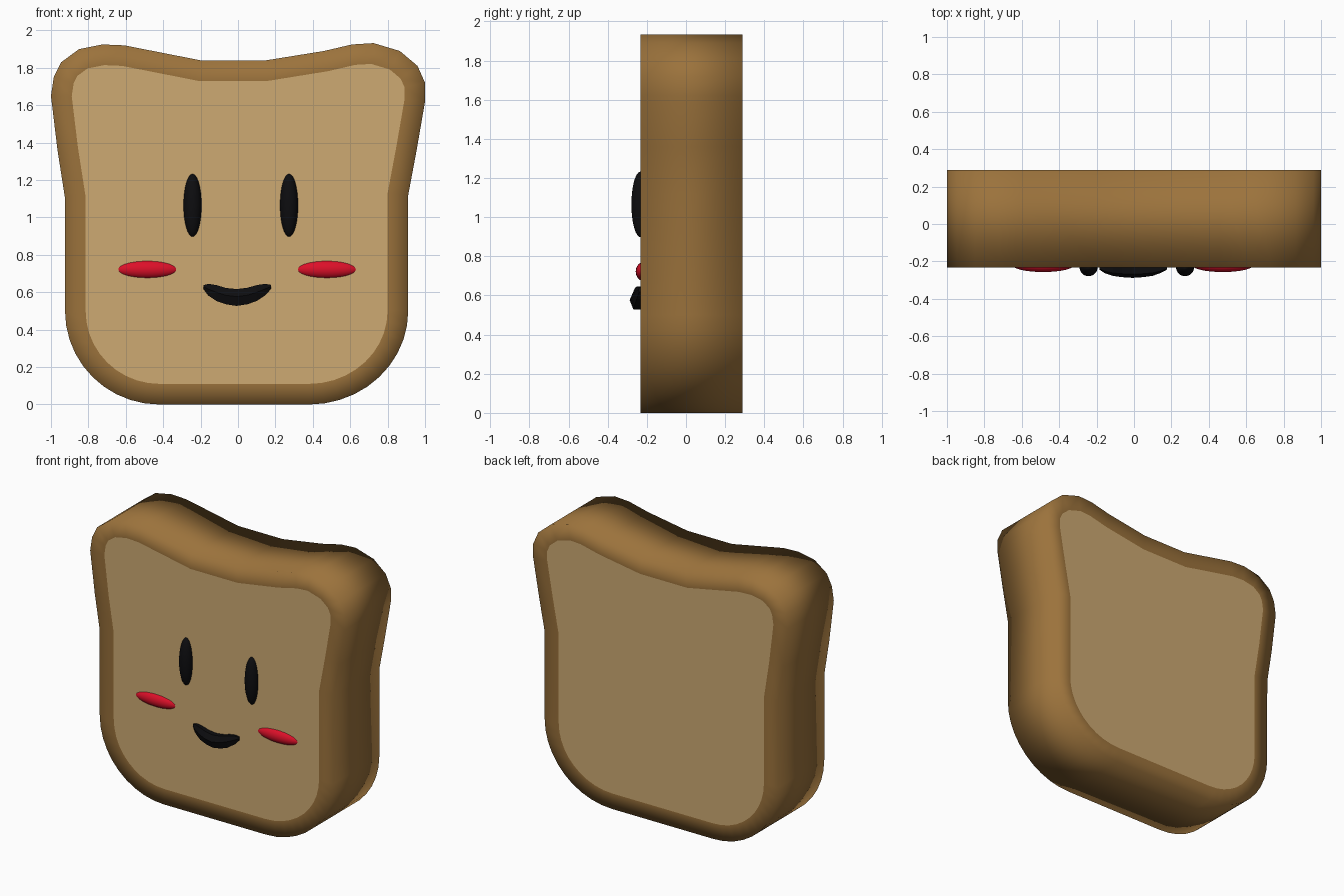
import bpy, bmesh, math

if "Cube" in bpy.data.objects:
    bpy.data.objects.remove(bpy.data.objects["Cube"])

FRONT, BACK = -0.232, 0.288


def material(name, color):
    m = bpy.data.materials.new(name)
    m.diffuse_color = (*color, 1)
    m.use_nodes = True
    m.node_tree.nodes["Principled BSDF"].inputs["Base Color"].default_value = m.diffuse_color
    return m


CRUST = material("crust brown", (0.33, 0.17, 0.045))
BREAD = material("bread tan", (0.61, 0.40, 0.17))
BLACK = material("black", (0.004, 0.004, 0.005))
RED = material("blush red", (0.72, 0.005, 0.022))


def finish(bm, name, mats):
    bmesh.ops.recalc_face_normals(bm, faces=bm.faces[:])
    me = bpy.data.meshes.new(name)
    bm.to_mesh(me)
    bm.free()
    for m in mats:
        me.materials.append(m)
    ob = bpy.data.objects.new(name, me)
    bpy.context.collection.objects.link(ob)
    return ob


def arc(cx, cz, rx, rz, a0, a1, n=10):
    angles = [math.radians(a0 + (a1 - a0) * i / n) for i in range(n + 1)]
    return [(cx + rx * math.cos(a), cz + rz * math.sin(a)) for a in angles]


# Slice outline: rounded bottom corners, flared shoulders, dipped top
outline = arc(0.38, 0.5, 0.53, 0.5, 270, 360)
outline += [(0.91, 1.12), (0.955, 1.36), (1.0, 1.62), (1.0, 1.72), (0.96, 1.81),
            (0.865, 1.89), (0.725, 1.932), (0.61, 1.925), (0.46, 1.89),
            (0.15, 1.84), (-0.2, 1.84), (-0.607, 1.92), (-0.725, 1.925),
            (-0.85, 1.90), (-0.945, 1.83), (-0.985, 1.75), (-1.0, 1.65),
            (-0.965, 1.36), (-0.926, 1.11)]
outline += arc(-0.42, 0.5, 0.505, 0.5, 180, 270)

# Slice: extruded outline, with the bread inset in both flat sides
bm = bmesh.new()
rings = [[bm.verts.new((x, y, z)) for x, z in outline] for y in (FRONT, BACK)]
caps = [bm.faces.new(rings[0]), bm.faces.new(rings[1][::-1])]
n = len(outline)
for i in range(n):
    j = (i + 1) % n
    bm.faces.new((rings[0][i], rings[1][i], rings[1][j], rings[0][j]))
bmesh.ops.recalc_face_normals(bm, faces=bm.faces[:])
for f in bm.faces:
    f.smooth = True
for cap in caps:
    bmesh.ops.inset_region(bm, faces=[cap], thickness=0.11, use_even_offset=True)
    cap.material_index = 1
    cap.smooth = False
    for e in cap.edges:
        e.smooth = False
finish(bm, "bread_slice", [CRUST, BREAD])


# Eyes and cheeks: stretched spheres set into the front
def button(name, center, radii, mat):
    bm = bmesh.new()
    bmesh.ops.create_uvsphere(bm, u_segments=32, v_segments=16, radius=1)
    for v in bm.verts:
        v.co = [c + r * k for c, r, k in zip(center, radii, v.co)]
    for f in bm.faces:
        f.smooth = True
    finish(bm, name, [mat])


for side, eye_x, cheek_x in (("left", -0.243, -0.485), ("right", 0.273, 0.475)):
    button(side + "_eye", (eye_x, FRONT, 1.065), (0.048, 0.047, 0.168), BLACK)
    button(side + "_cheek", (cheek_x, -0.215, 0.722), (0.170, 0.042, 0.049), RED)

# Smile: faceted band through stations of x, top, bottom, depth
stations = [(-0.185, 0.638, 0.618, 0.012), (-0.158, 0.645, 0.582, 0.030),
            (-0.115, 0.638, 0.553, 0.045), (-0.065, 0.623, 0.536, 0.052),
            (-0.008, 0.617, 0.527, 0.056), (0.05, 0.624, 0.536, 0.052),
            (0.10, 0.638, 0.553, 0.045), (0.143, 0.645, 0.582, 0.030),
            (0.176, 0.640, 0.618, 0.012)]
bm = bmesh.new()
loops = []
for x, top, bot, d in stations:
    mid = bot + (top - bot) * 0.55
    section = [(FRONT + 0.01, top), (FRONT - 0.65 * d, top), (FRONT - d, mid),
               (FRONT - 0.65 * d, bot), (FRONT + 0.01, bot)]
    loops.append([bm.verts.new((x, y, z)) for y, z in section])
for a, b in zip(loops, loops[1:]):
    for i in range(5):
        j = (i + 1) % 5
        bm.faces.new((a[i], a[j], b[j], b[i]))
bm.faces.new(loops[0])
bm.faces.new(loops[-1])
finish(bm, "smile", [BLACK])
